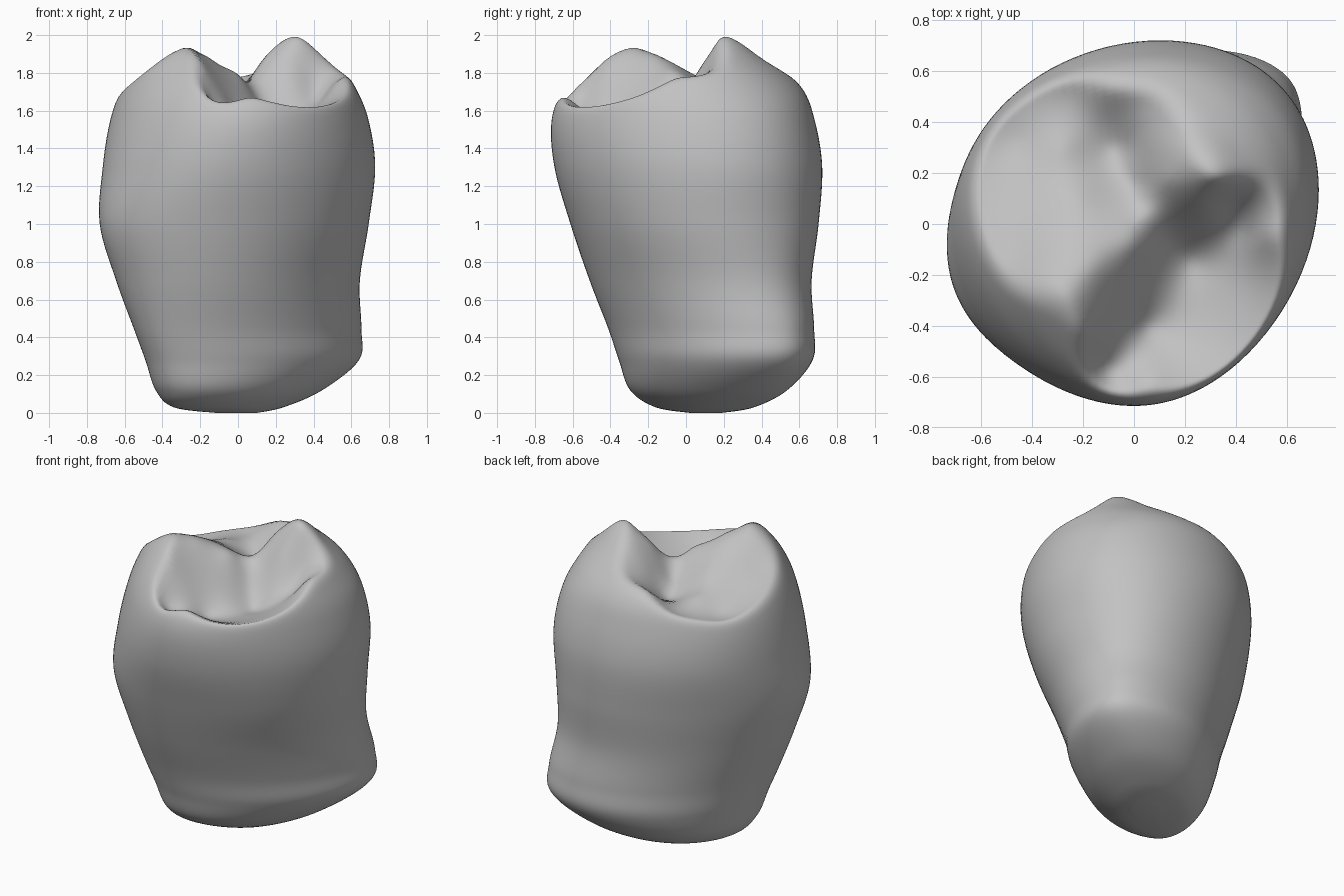
import bpy, bmesh, math

cube = bpy.data.objects.get("Cube")
if cube:
    bpy.data.objects.remove(cube, do_unlink=True)

# Body sections: height, then outline reach in 8 directions, 45 degrees apart from +x
SECTIONS = [
    (0.00, .10, .17, .19, .16, .12, .04, -.02, .01),
    (0.03, .24, .36, .36, .33, .34, .30, .16, .12),
    (0.12, .45, .60, .54, .43, .44, .415, .30, .25),
    (0.28, .655, .80, .685, .485, .505, .47, .37, .345),
    (0.45, .66, .815, .685, .52, .56, .545, .42, .39),
    (0.70, .645, .77, .665, .58, .645, .64, .51, .475),
    (1.00, .69, .78, .70, .65, .73, .725, .61, .59),
    (1.30, .73, .785, .725, .69, .72, .71, .70, .66),
    (1.55, .71, .72, .70, .66, .695, .65, .73, .655),
    (1.72, .64, .63, .63, .60, .63, .585, .66, .61),
    (1.87, .52, .51, .45, .48, .51, .50, .50, .52),
    (1.99, .38, .39, .32, .36, .38, .36, .40, .38),
    (2.10, .19, .20, .16, .18, .19, .18, .20, .19),
    (2.14, 0, 0, 0, 0, 0, 0, 0, 0),
]

# Chewing surface heights (x, y, z)
TALL_CUSP = [(.33, .2, 2.0), (.43, .24, 1.94), (.2, .3, 1.93), (.36, .4, 1.9),
             (.13, .17, 1.86), (.28, .06, 1.8), (.06, .32, 1.77), (.07, .48, 1.79),
             (.55, .2, 1.84), (.4, .07, 1.74)]
BROAD_CUSP = [(-.28, -.29, 1.94), (-.4, -.33, 1.905), (-.34, -.2, 1.89), (-.17, -.18, 1.89),
              (-.5, -.28, 1.83), (-.45, -.1, 1.78), (0, -.08, 1.79),
              (-.45, .1, 1.7), (-.22, .1, 1.76), (-.28, .3, 1.68), (-.47, .32, 1.62),
              (-.22, -.42, 1.88), (-.06, -.25, 1.76)]
GROOVES = [(.05, 0, 1.75), (0, .15, 1.69), (-.07, .3, 1.62), (-.1, .4, 1.66),
           (.13, -.06, 1.64), (.22, -.14, 1.53), (.05, -.4, 1.54), (-.1, -.57, 1.61)]
RIMS = [(-.08, .54, 1.77), (-.26, .5, 1.66), (.06, -.62, 1.66), (.2, -.52, 1.585),
        (.38, -.36, 1.59), (.47, -.2, 1.64), (.53, -.05, 1.755), (.42, -.02, 1.65),
        (.3, -.24, 1.55)]
OUTER = [(-.62, -.2, 1.76), (-.5, -.45, 1.9), (.5, .5, 1.95), (.25, .62, 1.9),
         (-.3, -.6, 1.83)]
SURFACE = TALL_CUSP + BROAD_CUSP + GROOVES + RIMS + OUTER
SIDES, STEPS = 112, 8
LEVEL = 1.75


def kernel(x, y, point):
    return math.sqrt((x - point[0]) ** 2 + (y - point[1]) ** 2 + .002)


def solve_weights():
    """Weights of a smooth surface through all the given heights."""
    rows = [[kernel(p[0], p[1], q) for q in SURFACE] + [p[2] - LEVEL] for p in SURFACE]
    size = len(rows)
    for c in range(size):
        pivot = max(range(c, size), key=lambda r: abs(rows[r][c]))
        rows[c], rows[pivot] = rows[pivot], rows[c]
        rows[c] = [v / rows[c][c] for v in rows[c]]
        for r in range(size):
            if r != c:
                f = rows[r][c]
                rows[r] = [v - f * w for v, w in zip(rows[r], rows[c])]
    return [row[-1] for row in rows]


WEIGHTS = solve_weights()


def crown_height(x, y):
    return LEVEL + sum(w * kernel(x, y, p) for w, p in zip(WEIGHTS, SURFACE))


def soft_min(a, b, k=.06):
    h = max(k - abs(a - b), 0) / k
    return min(a, b) - h * h * k / 4


def catmull(p0, p1, p2, p3, t):
    return [.5 * (2 * b + (c - a) * t + (2 * a - 5 * b + 4 * c - d) * t * t
                  + (3 * b - a - 3 * c + d) * t ** 3)
            for a, b, c, d in zip(p0, p1, p2, p3)]


def outline(reach):
    """Smooth closed curve that touches the given reach in eight directions."""
    waves = []
    for k in range(4):
        scale = 8 if k == 0 else 4
        waves.append((k,
                      sum(r * math.cos(k * i * math.pi / 4) for i, r in enumerate(reach)) / scale,
                      sum(r * math.sin(k * i * math.pi / 4) for i, r in enumerate(reach)) / scale))
    points = []
    for i in range(SIDES):
        t = 2 * math.pi * i / SIDES
        h = sum(c * math.cos(k * t) + s * math.sin(k * t) for k, c, s in waves)
        d = sum(k * (s * math.cos(k * t) - c * math.sin(k * t)) for k, c, s in waves)
        points.append((h * math.cos(t) - d * math.sin(t), h * math.sin(t) + d * math.cos(t)))
    return points


# Loft the sections, pressing the upper dome down to the chewing surface
bm = bmesh.new()
rings = []
last = len(SECTIONS) - 1
for n in range(last):
    rows = [SECTIONS[min(max(n + j, 0), last)] for j in (-1, 0, 1, 2)]
    for s in range(STEPS):
        z, *reach = catmull(*rows, s / STEPS)
        z = max(z, 0)
        ring = []
        for x, y in outline(reach):
            top = soft_min(z, crown_height(x, y)) if z > 1.5 else z
            ring.append(bm.verts.new((x, y, top)))
        rings.append(ring)
for low, high in zip(rings, rings[1:]):
    for i in range(SIDES):
        j = (i + 1) % SIDES
        bm.faces.new((low[i], low[j], high[j], high[i]))

# Close the root tip and the middle of the chewing surface
bm.faces.new(rings[0][::-1])
centre = bm.verts.new((0, 0, crown_height(0, 0)))
for i in range(SIDES):
    bm.faces.new((rings[-1][i], rings[-1][(i + 1) % SIDES], centre))
bmesh.ops.recalc_face_normals(bm, faces=bm.faces)

mesh = bpy.data.meshes.new("tooth")
bm.to_mesh(mesh)
bm.free()
tooth = bpy.data.objects.new("tooth", mesh)
bpy.context.collection.objects.link(tooth)

# Plain grey
grey = bpy.data.materials.new("plain_grey")
grey.use_nodes = True
colour = (.54, .54, .54, 1)
grey.diffuse_color = colour
grey.node_tree.nodes["Principled BSDF"].inputs["Base Color"].default_value = colour
mesh.materials.append(grey)

bpy.ops.object.select_all(action="DESELECT")
tooth.select_set(True)
bpy.context.view_layer.objects.active = tooth
bpy.ops.object.shade_smooth_by_angle(angle=math.radians(50))
